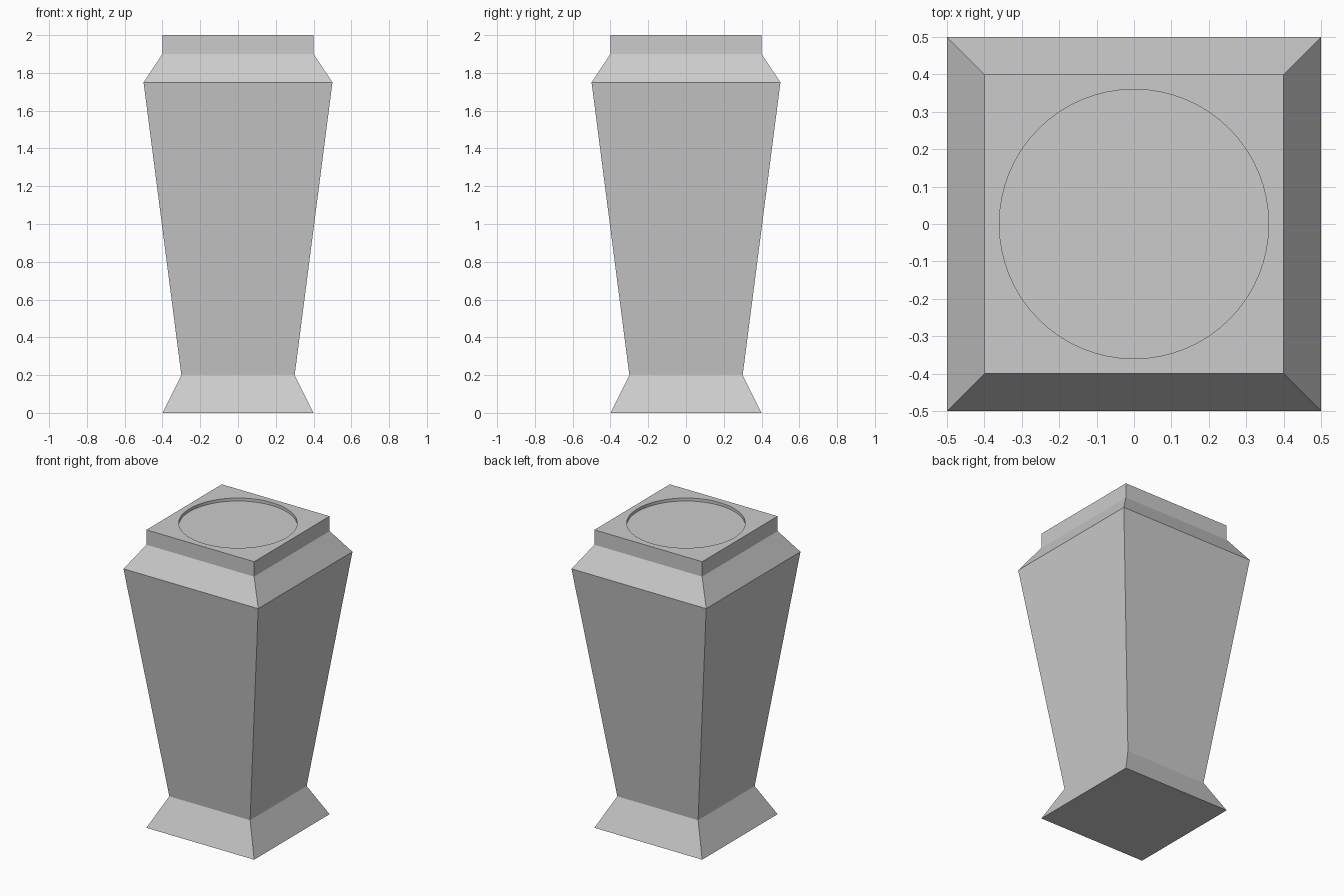
import bpy
import bmesh
from math import sin, cos, pi

cube = bpy.data.objects.get("Cube")
if cube:
    bpy.data.objects.remove(cube)

# Single stone colour
stone = bpy.data.materials.new("stone_grey")
stone.use_nodes = True
colour = (0.6, 0.6, 0.6, 1)
stone.diffuse_color = colour
stone.node_tree.nodes["Principled BSDF"].inputs["Base Color"].default_value = colour

bm = bmesh.new()


def ring(points):
    return [bm.verts.new(p) for p in points]


def square(half, z):
    return ring([(sx * half, sy * half, z)
                 for sx, sy in ((-1, -1), (1, -1), (1, 1), (-1, 1))])


def circle(radius, z, sides=64):
    # Starts at the corner diagonal so each quarter lines up with a square side
    angles = [-0.75 * pi + 2 * pi * i / sides for i in range(sides)]
    return ring([(radius * cos(a), radius * sin(a), z) for a in angles])


def bridge(lower, upper):
    n = len(lower)
    for i in range(n):
        j = (i + 1) % n
        bm.faces.new((lower[i], lower[j], upper[j], upper[i]))


# Square pedestal: flared foot, tapering body, sloped shoulder, straight cap
profile = [(0.4, 0), (0.3, 0.2), (0.5, 1.75), (0.4, 1.9), (0.4, 2)]
levels = [square(half, z) for half, z in profile]
for lower, upper in zip(levels, levels[1:]):
    bridge(lower, upper)
bm.faces.new(reversed(levels[0]))

# Top surface around a shallow round recess
rim = circle(0.36, 2)
floor = circle(0.36, 1.98)
corners = levels[-1]
quarter = len(rim) // 4
for k in range(4):
    arc = [rim[(k * quarter + i) % len(rim)] for i in range(quarter + 1)]
    bm.faces.new([corners[k], corners[(k + 1) % 4]] + arc[::-1])
bridge(rim, floor)
bm.faces.new(floor)

mesh = bpy.data.meshes.new("pedestal")
bm.to_mesh(mesh)
bm.free()
mesh.materials.append(stone)
pedestal = bpy.data.objects.new("pedestal", mesh)
bpy.context.collection.objects.link(pedestal)

# Smooth the round recess wall while keeping the stone edges sharp
bpy.ops.object.select_all(action="DESELECT")
pedestal.select_set(True)
bpy.context.view_layer.objects.active = pedestal
bpy.ops.object.shade_smooth_by_angle(angle=pi / 12)
